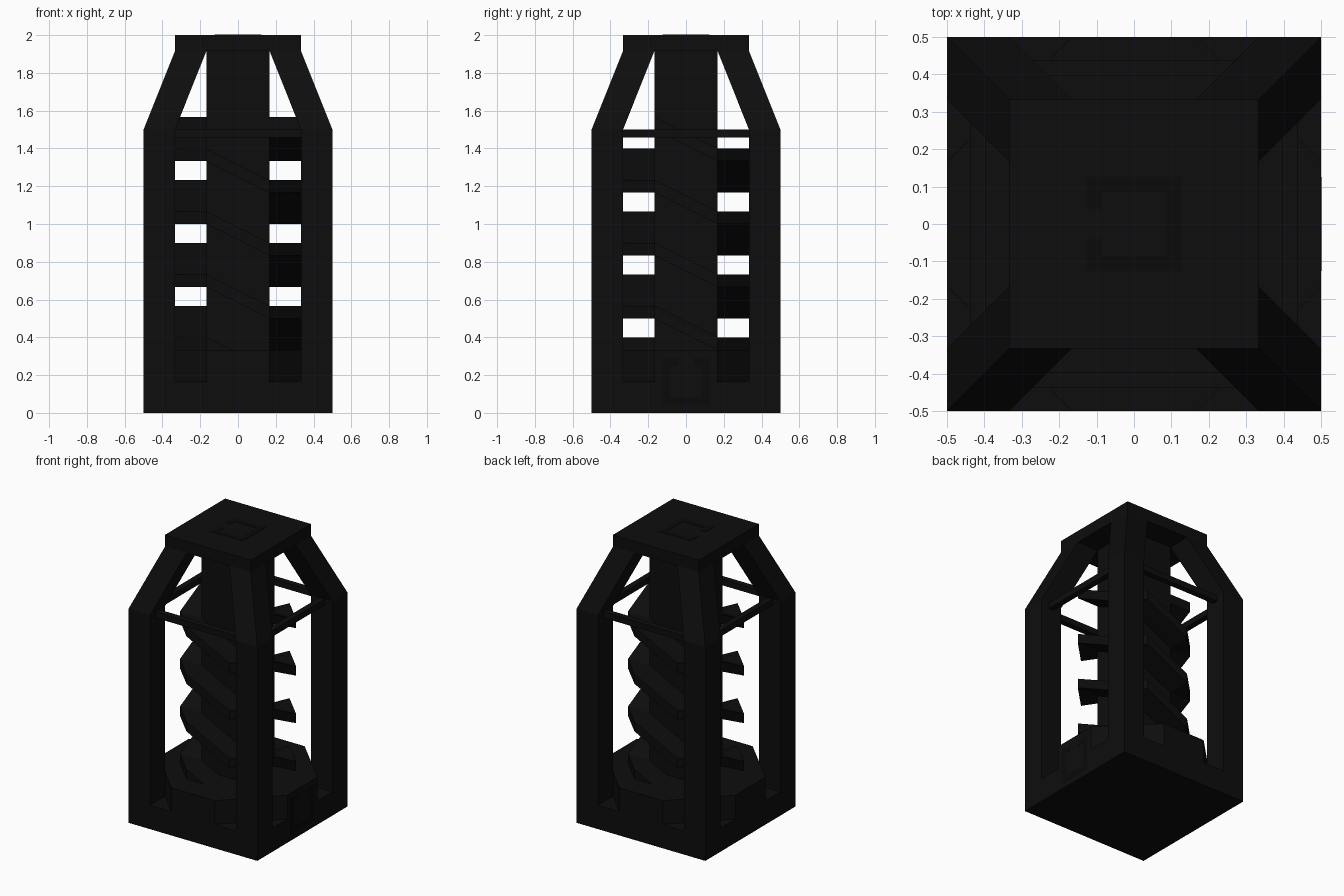
import bpy, bmesh, math
from mathutils import Matrix, Vector

if "Cube" in bpy.data.objects:
    bpy.data.objects.remove(bpy.data.objects["Cube"])


def material(name, v):
    m = bpy.data.materials.new(name)
    m.diffuse_color = (v, v, v, 1)
    m.use_nodes = True
    m.node_tree.nodes["Principled BSDF"].inputs["Base Color"].default_value = m.diffuse_color
    return m


BLACK = material("matte black", 0.004)
TRIM = material("deep black trim", 0.003)
S = 1 / 6  # basic module


def prism(bm, lower, upper):
    """Solid between two matching outlines given counter-clockwise."""
    a = [bm.verts.new(p) for p in lower]
    b = [bm.verts.new(p) for p in upper]
    n = len(a)
    bm.faces.new(a[::-1])
    bm.faces.new(b)
    for i in range(n):
        bm.faces.new((a[i], a[(i + 1) % n], b[(i + 1) % n], b[i]))


def box(bm, x0, x1, y0, y1, z0, z1):
    o = [(x0, y0), (x1, y0), (x1, y1), (x0, y1)]
    prism(bm, [(x, y, z0) for x, y in o], [(x, y, z1) for x, y in o])


def finish(bm, name, mat, matrix=Matrix()):
    bmesh.ops.recalc_face_normals(bm, faces=bm.faces)
    me = bpy.data.meshes.new(name)
    bm.to_mesh(me)
    bm.free()
    me.materials.append(mat)
    ob = bpy.data.objects.new(name, me)
    ob.matrix_world = matrix
    bpy.context.collection.objects.link(ob)
    return ob


def simple_box(name, *dims):
    bm = bmesh.new()
    box(bm, *dims)
    return finish(bm, name, BLACK)


def turn(i):
    return Matrix.Rotation(i * math.pi / 2, 4, 'Z')


# Square base, central column and top cap
simple_box("base_slab", -.5, .5, -.5, .5, 0, S)
simple_box("column", -S, S, -S, S, 2 * S, 1.92)
simple_box("top_cap", -2 * S, 2 * S, -2 * S, 2 * S, 1.917, 2)

# Octagonal platform
octagon = [(.5, -S), (.5, S), (S, .5), (-S, .5), (-.5, S), (-.5, -S), (-S, -.5), (S, -.5)]
bm = bmesh.new()
prism(bm, [(x, y, S) for x, y in octagon], [(x, y, 2 * S) for x, y in octagon])
finish(bm, "octagon_platform", BLACK)


def square(lo, hi, z):
    return [(lo, lo, z), (hi, lo, z), (hi, hi, z), (lo, hi, z)]


for i in range(4):
    # Corner post with inward leaning upper leg
    bm = bmesh.new()
    box(bm, 2 * S, .5, 2 * S, .5, S, 1.5)
    prism(bm, square(2 * S, .5, 1.5), square(S, 2 * S, 1.917))
    finish(bm, "corner_post", BLACK, turn(i))
    # Thin rail between the posts
    bm = bmesh.new()
    box(bm, .396, .438, -2 * S, 2 * S, 1.458, 1.5)
    finish(bm, "rail", BLACK, turn(i))

# Two-start screw: sloping side blades joined by flat corner triangles
T = 0.0667
for start in (0, 2):
    for k in range(8):
        z = 1.5 - k * S
        bm = bmesh.new()
        lower = [(S, -S, z), (2 * S, -S, z), (2 * S, S, z - S), (S, S, z - S)]
        prism(bm, lower, [(x, y, h + T) for x, y, h in lower])
        if k < 7:
            tri = [(S, S), (2 * S, S), (S, 2 * S)]
            prism(bm, [(x, y, z - S) for x, y in tri], [(x, y, z - S + T) for x, y in tri])
        finish(bm, "screw_blade", BLACK, turn(start + k))


def open_frame(name, matrix, r=.125, w=.04, gap=.04):
    """Thin square frame with a gap in its left side."""
    bm = bmesh.new()
    h = .003
    box(bm, -r, r, r - w, r, 0, h)
    box(bm, -r, r, -r, -r + w, 0, h)
    box(bm, r - w, r, -r + w, r - w, 0, h)
    for s in (-1, 1):
        y0, y1 = sorted((s * gap, s * (r - w)))
        box(bm, -r, -r + w, y0, y1, 0, h)
    finish(bm, name, TRIM, matrix)


# Connection frames on the cap and the sides of the platform
open_frame("top_frame", Matrix.Translation((0, 0, 1.999)))
side = Matrix.Translation((.498, 0, S)) @ Matrix.Rotation(math.pi / 2, 4, 'Y')
open_frame("side_frame", side)
